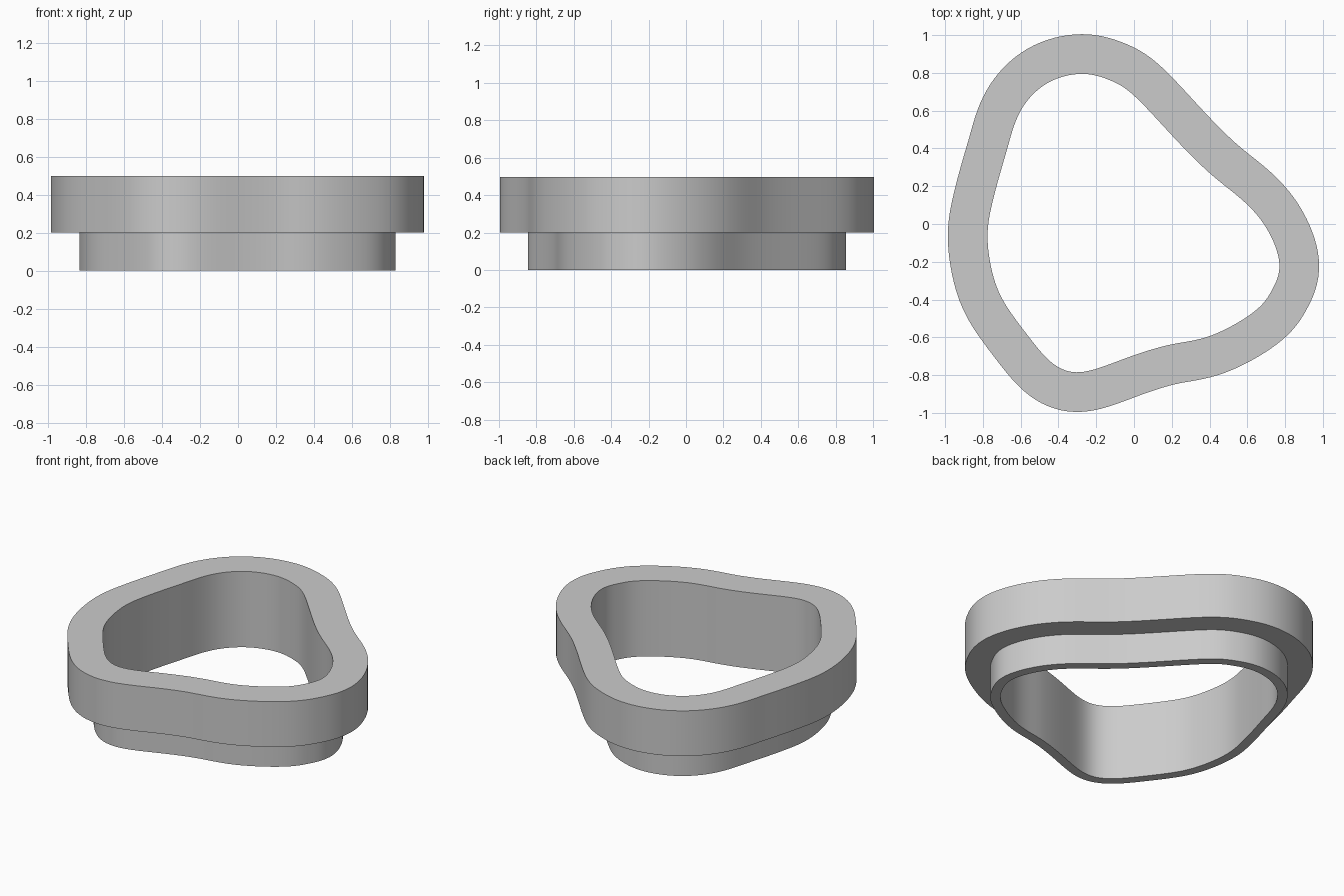
import bpy, bmesh, math
from mathutils import Vector

cube = bpy.data.objects.get("Cube")
if cube:
    bpy.data.objects.remove(cube, do_unlink=True)

# Rounded three-lobed outline of the opening, counter-clockwise from the right
OUTLINE = [Vector(p) for p in (
    (.77, -.21), (.70, -.02), (.57, .13), (.40, .27), (.20, .47), (0, .68),
    (-.13, .762), (-.275, .795), (-.46, .745), (-.60, .60), (-.665, .42),
    (-.71, .265), (-.755, .09), (-.775, -.09), (-.735, -.31), (-.655, -.465),
    (-.555, -.60), (-.44, -.73), (-.305, -.785), (-.15, -.75), (0, -.695),
    (.20, -.637), (.41, -.59), (.635, -.465), (.73, -.35))]
STEPS = 8
WALL, RIM = .06, .21          # outward thickness of the lower wall and upper rim
LEDGE, TOP = .20, .497


def smooth_loop(points):
    """Closed cubic B-spline through the points: positions and outward normals."""
    n = len(points)
    ctrl = [p.copy() for p in points]
    for _ in range(6):
        ctrl = [c + p - (ctrl[i - 1] + 4 * c + ctrl[(i + 1) % n]) / 6
                for i, (c, p) in enumerate(zip(ctrl, points))]
    loop = []
    for i in range(n):
        a, b, c, d = (ctrl[(i + k) % n] for k in range(-1, 3))
        for s in range(STEPS):
            t = s / STEPS
            u = 1 - t
            pos = (a * u**3 + b * (3*t**3 - 6*t*t + 4)
                   + c * (3*u**3 - 6*u*u + 4) + d * t**3) / 6
            tan = (b - a) * u*u + (c - b) * (1 + 2*t*u) + (d - c) * t*t
            loop.append((pos, Vector((tan.y, -tan.x)).normalized()))
    return loop


# Stepped ring: sweep the wall section around the outline
section = [(0, 0), (WALL, 0), (WALL, LEDGE), (RIM, LEDGE), (RIM, TOP), (0, TOP)]
bm = bmesh.new()
rings = [[bm.verts.new((*(p + n * off), z)) for off, z in section]
         for p, n in smooth_loop(OUTLINE)]
for i, ring in enumerate(rings):
    prev = rings[i - 1]
    for k in range(len(section)):
        bm.faces.new((prev[k - 1], ring[k - 1], ring[k], prev[k]))
bmesh.ops.recalc_face_normals(bm, faces=bm.faces)
mesh = bpy.data.meshes.new("stepped_ring")
bm.to_mesh(mesh)
bm.free()

# Plain grey
grey = bpy.data.materials.new("plain_grey")
grey.use_nodes = True
color = (.6, .6, .6, 1)
grey.diffuse_color = color
grey.node_tree.nodes["Principled BSDF"].inputs["Base Color"].default_value = color
mesh.materials.append(grey)

ring_obj = bpy.data.objects.new("stepped_ring", mesh)
bpy.context.collection.objects.link(ring_obj)
bpy.ops.object.select_all(action='DESELECT')
ring_obj.select_set(True)
bpy.context.view_layer.objects.active = ring_obj
bpy.ops.object.shade_smooth_by_angle(angle=math.radians(40))
